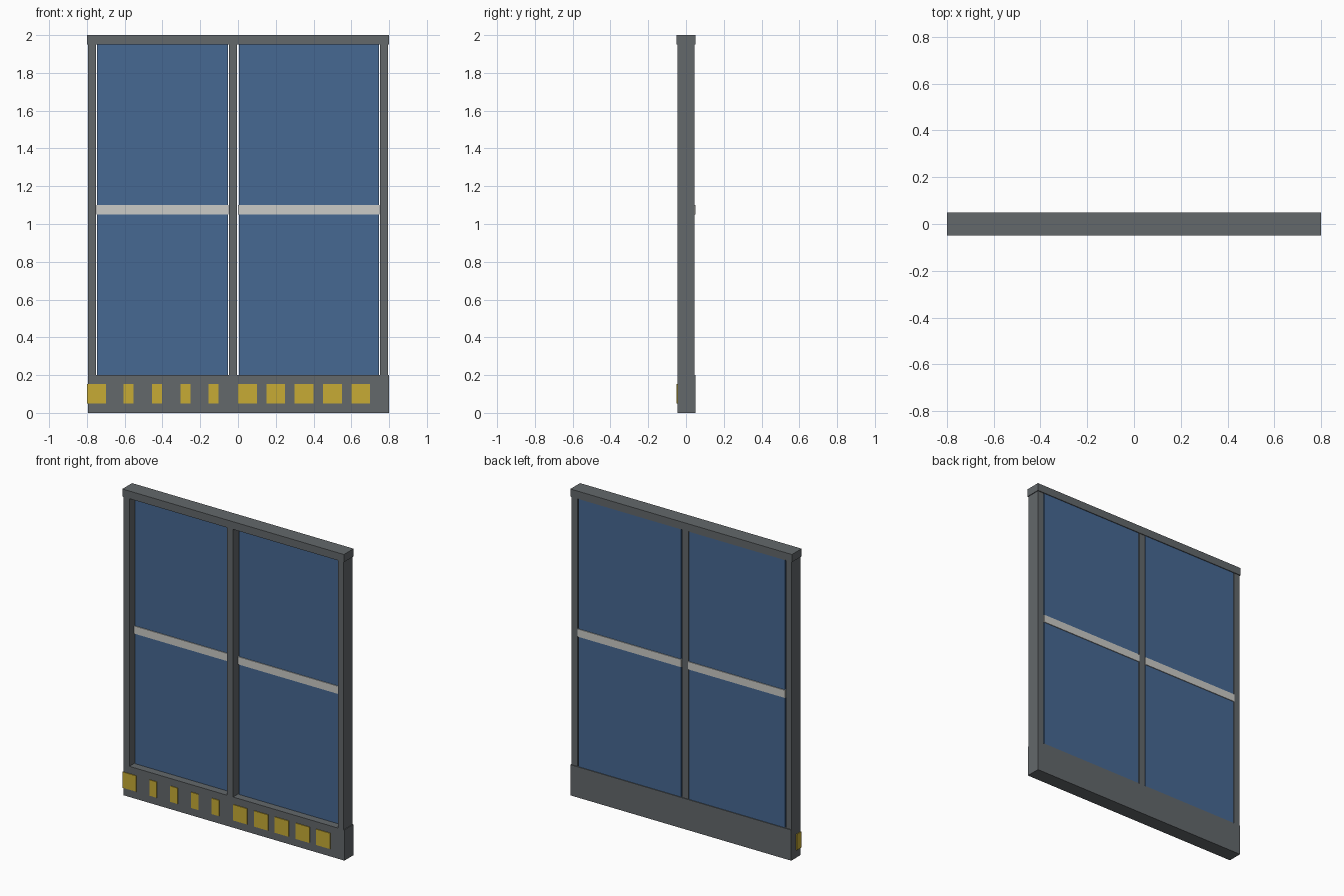
import bpy
import bmesh
from mathutils import Vector

if "Cube" in bpy.data.objects:
    bpy.data.objects.remove(bpy.data.objects["Cube"])


def material(name, rgb):
    m = bpy.data.materials.new(name)
    m.diffuse_color = (*rgb, 1.0)
    m.use_nodes = True
    m.node_tree.nodes["Principled BSDF"].inputs["Base Color"].default_value = m.diffuse_color
    return m


GREY = material("frame grey", (0.125, 0.138, 0.147))
BLUE = material("glass blue", (0.062, 0.140, 0.290))
PALE = material("bar pale grey", (0.60, 0.60, 0.57))
YELLOW = material("block yellow", (0.57, 0.41, 0.036))


def box(name, x, y, z, mat):
    """Box from (min, max) pairs on each axis."""
    lo, hi = Vector((x[0], y[0], z[0])), Vector((x[1], y[1], z[1]))
    bm = bmesh.new()
    bmesh.ops.create_cube(bm, size=1.0)
    for v in bm.verts:
        v.co = (lo + hi) / 2 + v.co * (hi - lo)
    mesh = bpy.data.meshes.new(name)
    bm.to_mesh(mesh)
    bm.free()
    mesh.materials.append(mat)
    obj = bpy.data.objects.new(name, mesh)
    bpy.context.collection.objects.link(obj)
    return obj


# Frame: wide bottom panel, top rail and three uprights
box("bottom_panel", (-0.795, 0.80), (-0.045, 0.05), (0.0, 0.20), GREY)
box("top_rail", (-0.80, 0.80), (-0.05, 0.05), (1.95, 2.0), GREY)
for name, x in (("left_post", (-0.795, -0.753)),
                ("middle_post", (-0.048, -0.004)),
                ("right_post", (0.753, 0.795))):
    box(name, x, (-0.045, 0.045), (0.20, 1.95), GREY)

# Glass panes with a pale cross bar, one per opening
for side, x0, x1 in (("left", -0.75, -0.05), ("right", 0.0, 0.75)):
    box(side + "_pane", (x0 + 0.004, x1 - 0.004), (0.005, 0.045), (0.20, 1.95), BLUE)
    box(side + "_cross_bar", (x0, x1), (0.0, 0.05), (1.05, 1.10), PALE)

# Yellow blocks on the bottom panel: one at the corner, narrow ones, wide ones
blocks = [(-0.80, 0.10)]
blocks += [(-0.605 + 0.15 * i, 0.053) for i in range(4)]
blocks += [(0.15 * i, 0.10) for i in range(5)]
for i, (x, w) in enumerate(blocks):
    box(f"yellow_block_{i + 1}", (x, x + w), (-0.05, 0.0), (0.05, 0.153), YELLOW)
